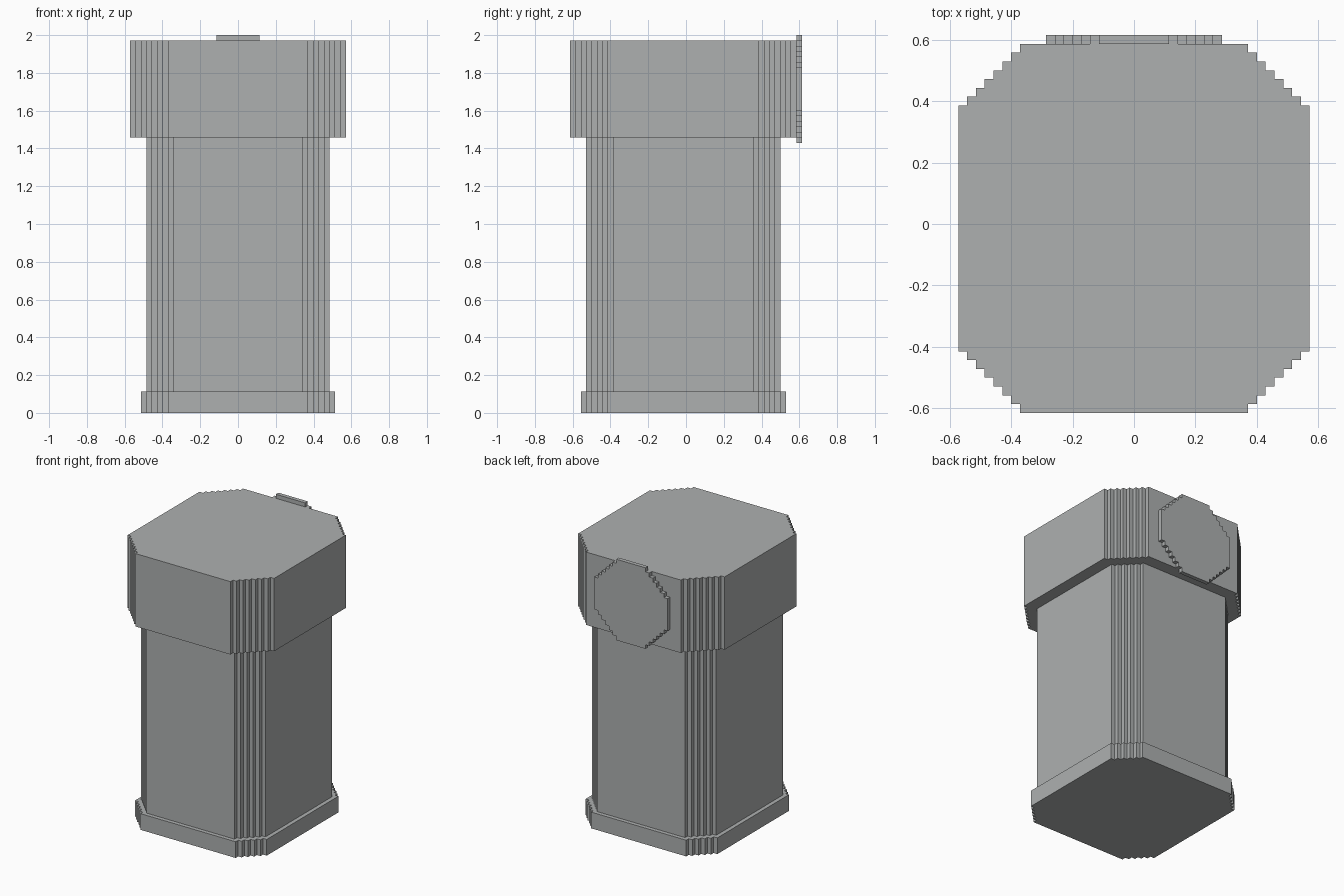
import bpy
import bmesh

U = 2 / 70  # one step of the blocky grid

cube = bpy.data.objects.get("Cube")
if cube:
    bpy.data.objects.remove(cube, do_unlink=True)

grey = bpy.data.materials.new("plain grey")
grey.use_nodes = True
colour = (0.42, 0.435, 0.435, 1)
grey.diffuse_color = colour
bsdf = grey.node_tree.nodes["Principled BSDF"]
bsdf.inputs["Base Color"].default_value = colour
bsdf.inputs["Roughness"].default_value = 0.8


def stepped_outline(half_a, half_b, steps):
    """Rectangle outline whose four corners are cut as staircases."""
    quarter = []
    for k in range(steps + 1):
        a, b = half_a - k, half_b - steps + k
        quarter += [(a, b), (a - 1, b)] if k < steps else [(a, b)]
    left = [(-a, b) for a, b in reversed(quarter)]
    upper = quarter + left
    return upper + [(-a, -b) for a, b in upper]


def stepped_prism(name, half_a, half_b, steps, start, end, place):
    """Extrude a stepped outline; place maps (a, b, depth) to grid x, y, z."""
    bm = bmesh.new()
    outline = stepped_outline(half_a, half_b, steps)
    face = bm.faces.new([bm.verts.new([c * U for c in place(a, b, start)])
                         for a, b in outline])
    top = bmesh.ops.extrude_face_region(bm, geom=[face], use_keep_orig=True)
    for v in top["geom"]:
        if isinstance(v, bmesh.types.BMVert):
            a_b_d = place(0, 0, end - start)
            origin = place(0, 0, 0)
            for i in range(3):
                v.co[i] += (a_b_d[i] - origin[i]) * U
    bmesh.ops.recalc_face_normals(bm, faces=bm.faces)
    mesh = bpy.data.meshes.new(name)
    bm.to_mesh(mesh)
    bm.free()
    mesh.materials.append(grey)
    obj = bpy.data.objects.new(name, mesh)
    bpy.context.collection.objects.link(obj)
    return obj


def upright(a, b, d):
    return (a, b - 0.5, d)


def on_back(a, b, d):
    return (a, d, b + 60)


# Stacked body, from the ground up
stepped_prism("base", 18, 19, 5, 0, 4, upright)
stepped_prism("column", 17, 18, 5, 4, 51, upright)
stepped_prism("head", 20, 21, 7, 51, 69, upright)

# Thin disc on the back of the head
stepped_prism("back_disc", 10, 10, 6, 20.5, 21.5, on_back)
